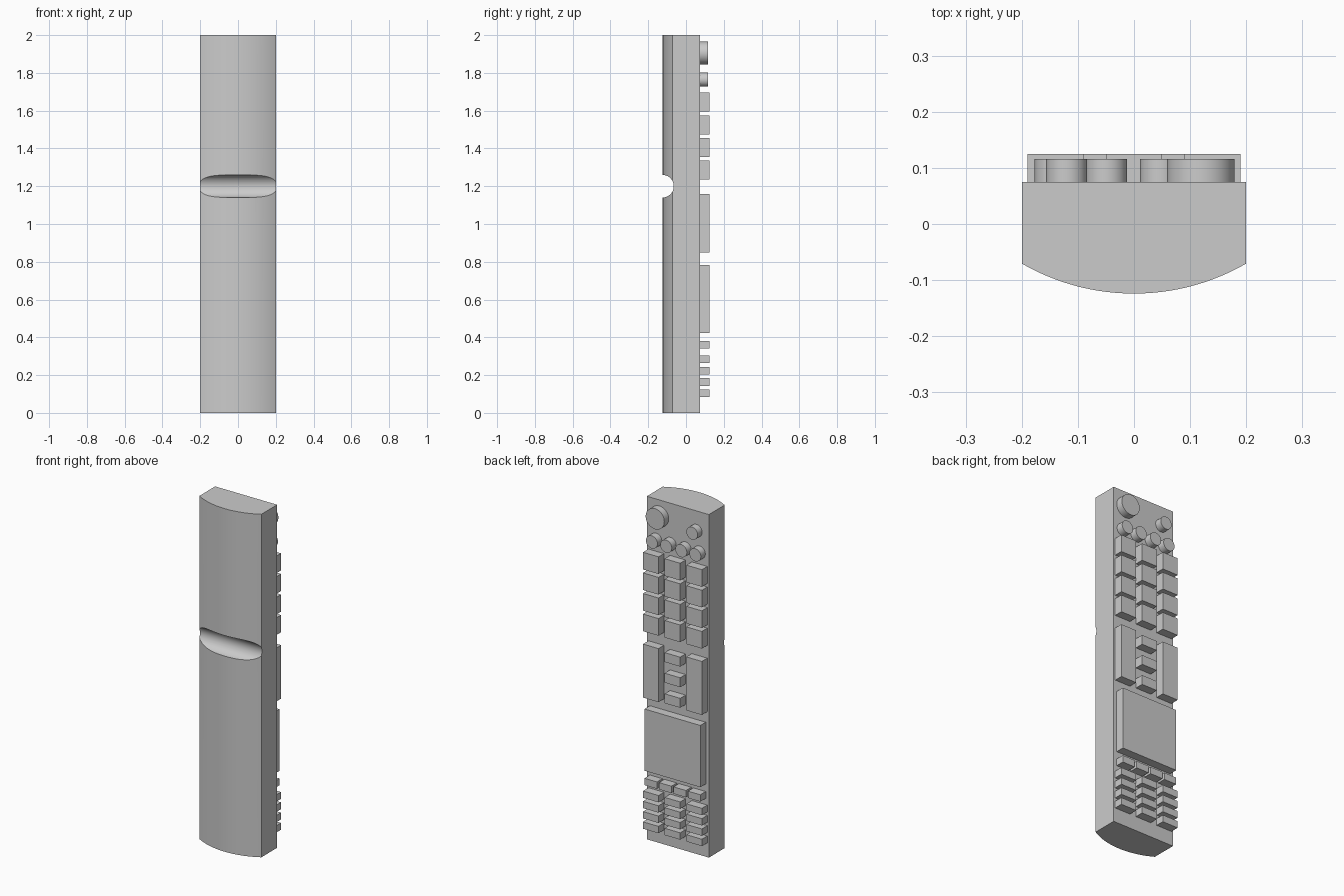
import bpy, bmesh, math
from mathutils import Matrix, Vector

if "Cube" in bpy.data.objects:
    bpy.data.objects.remove(bpy.data.objects["Cube"])

grey = bpy.data.materials.new("plain_grey")
grey.diffuse_color = (0.6, 0.6, 0.6, 1)
grey.use_nodes = True
grey.node_tree.nodes["Principled BSDF"].inputs["Base Color"].default_value = grey.diffuse_color

BACK = 0.075      # y of the flat key face
SINK = 0.005      # how far keys sit into the body


def finish(bm, name, smooth=False):
    bmesh.ops.recalc_face_normals(bm, faces=bm.faces[:])
    me = bpy.data.meshes.new(name)
    bm.to_mesh(me)
    bm.free()
    me.materials.append(grey)
    ob = bpy.data.objects.new(name, me)
    bpy.context.collection.objects.link(ob)
    if smooth:
        smooth_by_angle(ob)
    return ob


def select(ob):
    bpy.ops.object.select_all(action='DESELECT')
    ob.select_set(True)
    bpy.context.view_layer.objects.active = ob


def smooth_by_angle(ob):
    select(ob)
    bpy.ops.object.shade_smooth_by_angle(angle=math.radians(30))


def key(name, x, z, w, h, top=0.125):
    bm = bmesh.new()
    y0 = BACK - SINK
    m = Matrix.Translation((x, (y0 + top) / 2, z)) @ Matrix.Diagonal((w, top - y0, h, 1))
    bmesh.ops.create_cube(bm, size=1, matrix=m)
    return finish(bm, name)


def round_button(name, x, z, r, top=0.116):
    bm = bmesh.new()
    y0 = BACK - SINK
    m = Matrix.Translation((x, (y0 + top) / 2, z)) @ Matrix.Rotation(math.pi / 2, 4, 'X')
    bmesh.ops.create_cone(bm, cap_ends=True, segments=48, radius1=r, radius2=r,
                          depth=top - y0, matrix=m)
    return finish(bm, name, True)


# Body: flat key face, straight sides, bowed front, extruded upwards
R, N = 0.4, 32
profile = [(0.2, BACK), (-0.2, BACK)]
for i in range(N + 1):
    a = math.radians(-30 + 60 * i / N)
    profile.append((R * math.sin(a), -0.124 + R - R * math.cos(a)))
bm = bmesh.new()
base = bm.faces.new([bm.verts.new((x, y, 0)) for x, y in profile])
ext = bmesh.ops.extrude_face_region(bm, geom=[base])
bmesh.ops.translate(bm, vec=Vector((0, 0, 2)),
                    verts=[v for v in ext["geom"] if isinstance(v, bmesh.types.BMVert)])
body = finish(bm, "body")

# Finger groove across the bowed front
bm = bmesh.new()
bmesh.ops.create_cone(bm, cap_ends=True, segments=64, radius1=0.06, radius2=0.06, depth=0.6,
                      matrix=Matrix.Translation((0, -0.125, 1.2)) @ Matrix.Rotation(math.pi / 2, 4, 'Y'))
cutter = finish(bm, "groove_cutter")
cutter.hide_render = True
mod = body.modifiers.new("groove", 'BOOLEAN')
mod.operation = 'DIFFERENCE'
mod.solver = 'EXACT'
mod.object = cutter
select(body)
bpy.ops.object.modifier_apply(modifier=mod.name)
bpy.data.objects.remove(cutter)
smooth_by_angle(body)

# Round buttons at the top
round_button("power_button", 0.119, 1.905, 0.06)
round_button("source_button", -0.12, 1.885, 0.0365)
for i, x in enumerate((0.14, 0.0475, -0.0495, -0.14)):
    round_button(f"round_button_{i + 1}", x, 1.764, 0.037)

# Number pad and lower key pad, three columns each
for c, x in enumerate((0.14, 0, -0.14)):
    for r in range(4):
        key(f"number_key_{r + 1}_{c + 1}", x, 1.645 - 0.12 * r, 0.1, 0.1)
        key(f"lower_key_{r + 1}_{c + 1}", x, 0.2835 - 0.06 * r, 0.1, 0.04)

# Tall rocker keys with three small keys between them
for side, x in (("left", 0.14), ("right", -0.14)):
    key(f"rocker_key_{side}", x, 1.004, 0.1, 0.312)
for i in range(3):
    key(f"middle_key_{i + 1}", 0, 1.12 - 0.12 * i, 0.1, 0.055)

# Large square pad and the row of four keys below it
key("square_pad", 0, 0.604, 0.36, 0.36)
for i, x in enumerate((0.14, 0.047, -0.047, -0.14)):
    key(f"row_key_{i + 1}", x, 0.36, 0.08, 0.04)
